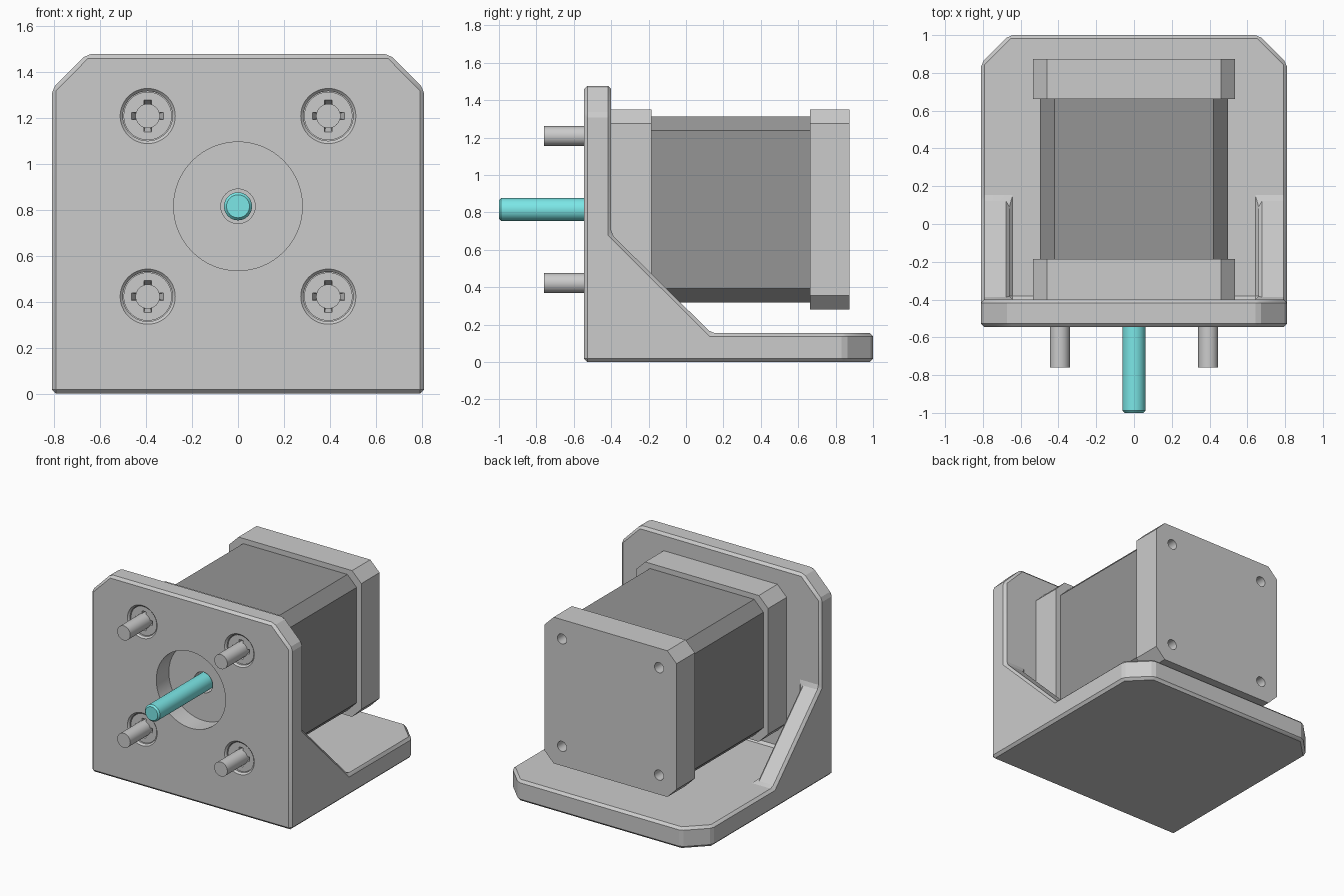
import bpy, bmesh, math

if "Cube" in bpy.data.objects:
    bpy.data.objects.remove(bpy.data.objects["Cube"])

CZ = 0.815                      # motor axis height
BOLT = 0.393                    # bolt offset from the axis
CORNERS = [(sx * BOLT, CZ + sz * BOLT) for sx in (-1, 1) for sz in (-1, 1)]


def material(name, color):
    m = bpy.data.materials.new(name)
    m.diffuse_color = (*color, 1)
    m.use_nodes = True
    m.node_tree.nodes["Principled BSDF"].inputs["Base Color"].default_value = m.diffuse_color
    return m


def finish(name, bm, mat=None):
    bmesh.ops.recalc_face_normals(bm, faces=bm.faces[:])
    me = bpy.data.meshes.new(name)
    bm.to_mesh(me)
    bm.free()
    ob = bpy.data.objects.new(name, me)
    bpy.context.collection.objects.link(ob)
    if mat:
        me.materials.append(mat)
    return ob


def loft(name, rings, mat=None):
    """Join equal-sized closed rings of points and cap both ends."""
    bm = bmesh.new()
    vr = [[bm.verts.new(p) for p in ring] for ring in rings]
    n = len(vr[0])
    for a, b in zip(vr, vr[1:]):
        for i in range(n):
            j = (i + 1) % n
            bm.faces.new((a[i], a[j], b[j], b[i]))
    bm.faces.new(vr[0])
    bm.faces.new(vr[-1])
    return finish(name, bm, mat)


def lathe(name, profile, x=0, z=CZ, n=48, mat=None):
    """Turn (radius, y) pairs around an axis along y."""
    angs = [2 * math.pi * i / n for i in range(n)]
    return loft(name, [[(x + r * math.cos(a), y, z + r * math.sin(a)) for a in angs]
                       for r, y in profile], mat)


def block(name, half, corner, y0, y1, mat=None):
    """Square block along y with clipped corners."""
    h, k = half, half - corner
    outline = [(h, -k), (h, k), (k, h), (-k, h), (-h, k), (-h, -k), (-k, -h), (k, -h)]
    return loft(name, [[(x, y, CZ + z) for x, z in outline] for y in (y0, y1)], mat)


def apply(ob, mod):
    bpy.context.view_layer.objects.active = ob
    with bpy.context.temp_override(object=ob, active_object=ob, selected_objects=[ob]):
        bpy.ops.object.modifier_apply(modifier=mod.name)


def cut(ob, cutter):
    mod = ob.modifiers.new("cut", 'BOOLEAN')
    mod.operation, mod.solver, mod.object = 'DIFFERENCE', 'EXACT', cutter
    apply(ob, mod)
    bpy.data.objects.remove(cutter)


def smooth(ob):
    ob.data.shade_smooth()
    ob.data.set_sharp_from_angle(angle=math.radians(20))


dark = material("dark_grey", (0.3, 0.3, 0.3))
cyan = material("cyan", (0.2, 0.8, 0.8))

# Bracket: right-half points, mirrored faces, gussets included
O, I, F, B, T, Y = 0.81, 0.66, -0.545, -0.40, 0.155, 1.0
P = dict(a=(O, F, 0), b=(O, F, 1.325), c=(O, B, 1.325), d=(O, B, 0.685), e=(O, 0.135, T),
         f=(O, 0.85, T), g=(O, 0.85, 0), h=(I, F, 1.477), i=(I, B, 1.477),
         j=(I, Y, T), k=(I, Y, 0), l=(I, B, 0.685), m=(I, 0.135, T), n=(I, B, T))
bm = bmesh.new()
R = {k: bm.verts.new(p) for k, p in P.items()}
L = {k: bm.verts.new((-p[0], p[1], p[2])) for k, p in P.items()}
for path in ("agfedcb", "bcih", "fgkj", "deml", "lmn"):      # one per side
    for V in (R, L):
        bm.faces.new([V[k] for k in path])
for path in ("abh", "hi", "icdln", "nmefj", "jk", "kga"):    # spanning both sides
    bm.faces.new([R[k] for k in path] + [L[k] for k in reversed(path)])
bracket = finish("bracket", bm)
bev = bracket.modifiers.new("bevel", 'BEVEL')
bev.width, bev.segments, bev.limit_method = 0.018, 1, 'ANGLE'
bev.angle_limit = math.radians(25)
apply(bracket, bev)
cut(bracket, lathe("cutter", [(0.28, -0.7), (0.28, -0.3)], n=64))
for x, z in CORNERS:
    cut(bracket, lathe("cutter", [(0.132, F - 0.012), (0.12, F), (0.108, F + 0.012), (0.108, -0.3)], x, z))
smooth(bracket)

# Motor housing: front cap, dark body, rear cap
front_cap = block("motor_front_cap", 0.535, 0.075, -0.40, -0.185)
cut(front_cap, lathe("cutter", [(0.075, -0.5), (0.075, -0.28)]))
block("motor_body", 0.497, 0.075, -0.185, 0.662, dark)
rear_cap = block("motor_rear_cap", 0.535, 0.075, 0.662, 0.873)
for x, z in CORNERS:
    cut(rear_cap, lathe("cutter", [(0.037, 0.77), (0.037, 0.95)], x, z, 24))
smooth(front_cap)
smooth(rear_cap)

# Output shaft
smooth(lathe("shaft", [(0.05, -1.0), (0.061, -0.988), (0.061, -0.25)], mat=cyan))

# Bolts: recessed head with tapered cross slots, plain rod
for x, z in CORNERS:
    head = lathe("bolt_head", [(0.105, -0.525), (0.105, -0.40)], x, z)
    for flip in (False, True):
        rings = []
        for y, w, h in ((-0.535, 0.017, 0.074), (-0.46, 0.010, 0.04)):
            if flip:
                w, h = h, w
            rings.append([(x + w * sx, y, z + h * sz) for sx, sz in
                          ((-1, -1), (1, -1), (1, 1), (-1, 1))])
        cut(head, loft("cutter", rings))
    smooth(head)
    smooth(lathe("bolt_rod", [(0.053, -0.76), (0.053, -0.25)], x, z, 32))
